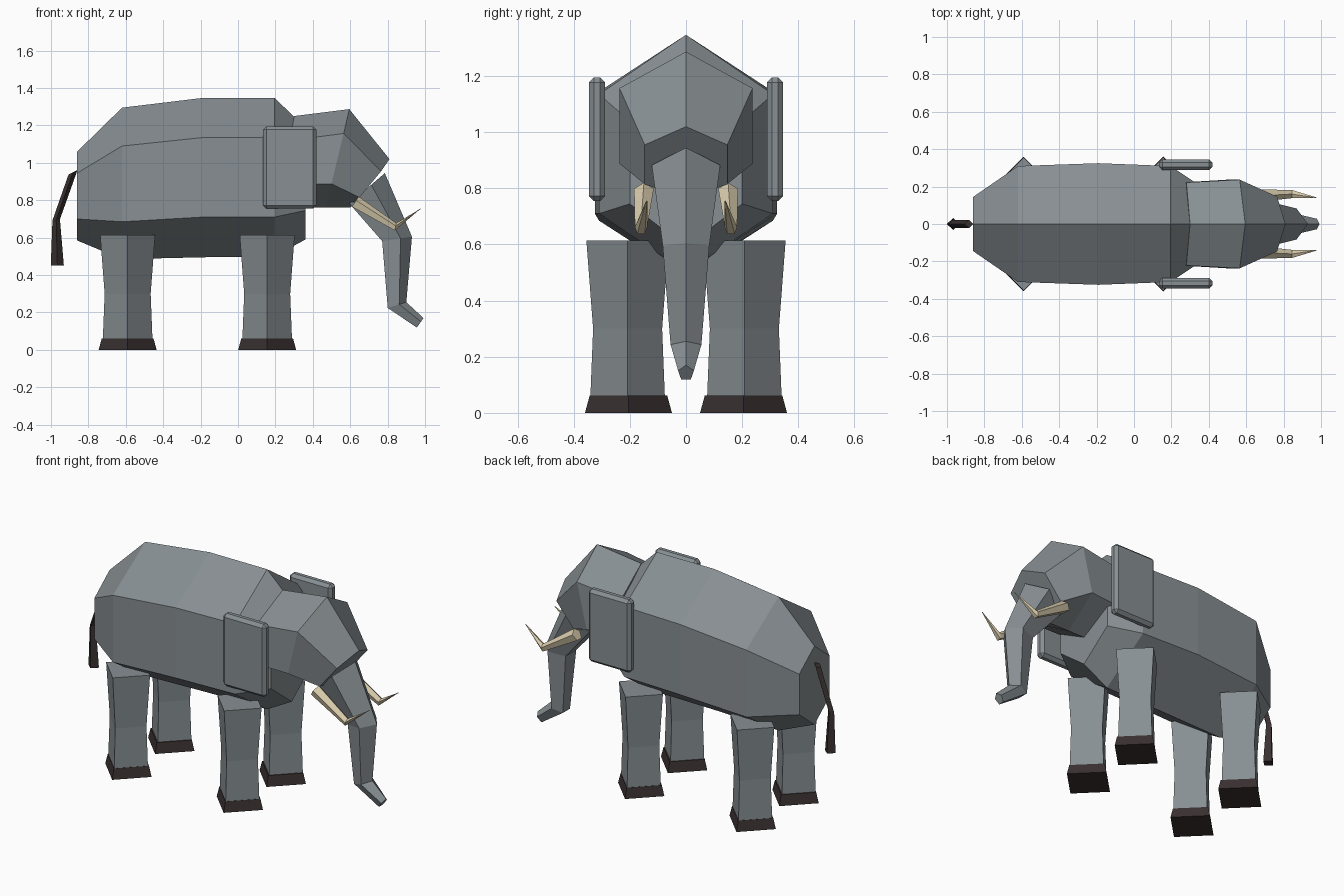
import bpy, bmesh, math
from mathutils import Vector

cube = bpy.data.objects.get("Cube")
if cube:
    bpy.data.objects.remove(cube, do_unlink=True)


def material(name, rgb):
    m = bpy.data.materials.new(name)
    m.use_nodes = True
    m.diffuse_color = (*rgb, 1)
    bsdf = m.node_tree.nodes["Principled BSDF"]
    bsdf.inputs["Base Color"].default_value = (*rgb, 1)
    bsdf.inputs["Roughness"].default_value = 0.9
    return m


GREY = material("grey skin", (0.245, 0.275, 0.29))
BROWN = material("dark brown", (0.042, 0.030, 0.030))
IVORY = material("ivory", (0.70, 0.61, 0.42))


def finish(name, bm, mat):
    bmesh.ops.remove_doubles(bm, verts=bm.verts, dist=1e-4)
    bmesh.ops.recalc_face_normals(bm, faces=bm.faces)
    mesh = bpy.data.meshes.new(name)
    bm.to_mesh(mesh)
    bm.free()
    mesh.materials.append(mat)
    ob = bpy.data.objects.new(name, mesh)
    bpy.context.collection.objects.link(ob)
    return ob


def loft(name, rings, mat):
    """Skin a list of rings with equal point counts and cap both ends."""
    bm = bmesh.new()
    loops = [[bm.verts.new(p) for p in ring] for ring in rings]
    for a, b in zip(loops, loops[1:]):
        for i in range(len(a)):
            j = (i + 1) % len(a)
            bm.faces.new((a[i], a[j], b[j], b[i]))
    bm.faces.new(loops[0])
    bm.faces.new(loops[-1])
    return finish(name, bm, mat)


def hexagon(top, upper, lower, bottom, w_up, w_low):
    """Ridge, two upper corners, two lower corners and keel from (x, z) points."""
    pts = [(top, 0), (upper, w_up), (lower, w_low),
           (bottom, 0), (lower, -w_low), (upper, -w_up)]
    return [(x, y, z) for (x, z), y in pts]


def polygon(center, front, half_width, sides):
    """Ring whose first corner points along front, with the width along y."""
    c, f = Vector(center), Vector(front)
    stretch = half_width / max(math.sin(math.tau * i / sides) for i in range(sides))
    return [c + f * math.cos(math.tau * i / sides)
            + Vector((0, stretch * math.sin(math.tau * i / sides), 0))
            for i in range(sides)]


# Body: x, ridge, upper edge, lower edge, keel, half width
body = [(-0.86, 1.06, 0.945, 0.70, 0.585, 0.145),
        (-0.62, 1.295, 1.09, 0.685, 0.485, 0.31),
        (-0.19, 1.347, 1.135, 0.71, 0.495, 0.325),
        (0.195, 1.347, 1.135, 0.71, 0.50, 0.31),
        (0.36, 1.19, 1.04, 0.745, 0.59, 0.20)]
loft("body", [hexagon((x, a), (x, b), (x, c), (x, d), w, w)
              for x, a, b, c, d, w in body], GREY)

# Head
loft("head", [
    hexagon((0.30, 1.25), (0.28, 1.12), (0.25, 0.88), (0.24, 0.76), 0.222, 0.222),
    hexagon((0.595, 1.287), (0.565, 1.157), (0.50, 0.888), (0.47, 0.76), 0.237, 0.237),
    hexagon((0.81, 1.02), (0.765, 0.955), (0.65, 0.815), (0.60, 0.76), 0.147, 0.147),
], GREY)

# Trunk: front ridge, centre and half width of each pentagon
trunk = [((0.785, 0.945), (0.68, 0.855), 0.122),
         ((0.93, 0.605), (0.842, 0.592), 0.083),
         ((0.90, 0.255), (0.845, 0.238), 0.055),
         ((0.992, 0.17), (0.972, 0.142), 0.028)]
loft("trunk", [polygon((c[0], 0, c[1]), (f[0] - c[0], 0, f[1] - c[1]), w, 5)
               for f, c, w in trunk], GREY)

# Tail
tail = [((-0.882, 0.95), (0.024, 0.012), 0.022),
        ((-0.972, 0.695), (0.020, 0.003), 0.020),
        ((-0.966, 0.45), (0.035, 0), 0.032)]
loft("tail", [polygon((c[0], 0, c[1]), (f[0], 0, f[1]), w, 4)
              for c, f, w in tail], BROWN)


def column(name, x, y, levels, mat):
    """Four-cornered post from (height, radius) levels."""
    loft(name, [polygon((x, y, z), (r, 0, 0), r, 4) for z, r in levels], mat)


for side, s in (("left", 1), ("right", -1)):
    # Legs and feet
    for end, x in (("front", 0.156), ("rear", -0.59)):
        column(f"{end}_{side}_leg", x, 0.208 * s,
               [(0.05, 0.133), (0.30, 0.123), (0.615, 0.147)], GREY)
        column(f"{end}_{side}_foot", x, 0.205 * s,
               [(0, 0.155), (0.062, 0.138)], BROWN)

    # Ears
    bm = bmesh.new()
    bmesh.ops.create_cube(bm, size=1)
    for v in bm.verts:
        v.co = Vector((0.277, 0.317 * s, 0.975)) + v.co * Vector((0.286, 0.058, 0.44))
    bmesh.ops.bevel(bm, geom=bm.edges[:], offset=0.018, segments=1, affect='EDGES')
    finish(f"{side}_ear", bm, GREY)

    # Tusks
    loft(f"{side}_tusk", [
        polygon((0.625, 0.150 * s, 0.79), (0.02, 0, 0.03), 0.035, 5),
        polygon((0.842, 0.160 * s, 0.656), (0.004, 0, 0.022), 0.022, 5),
        polygon((0.976, 0.140 * s, 0.755), (0.001, 0, -0.002), 0.002, 5),
    ], IVORY)
